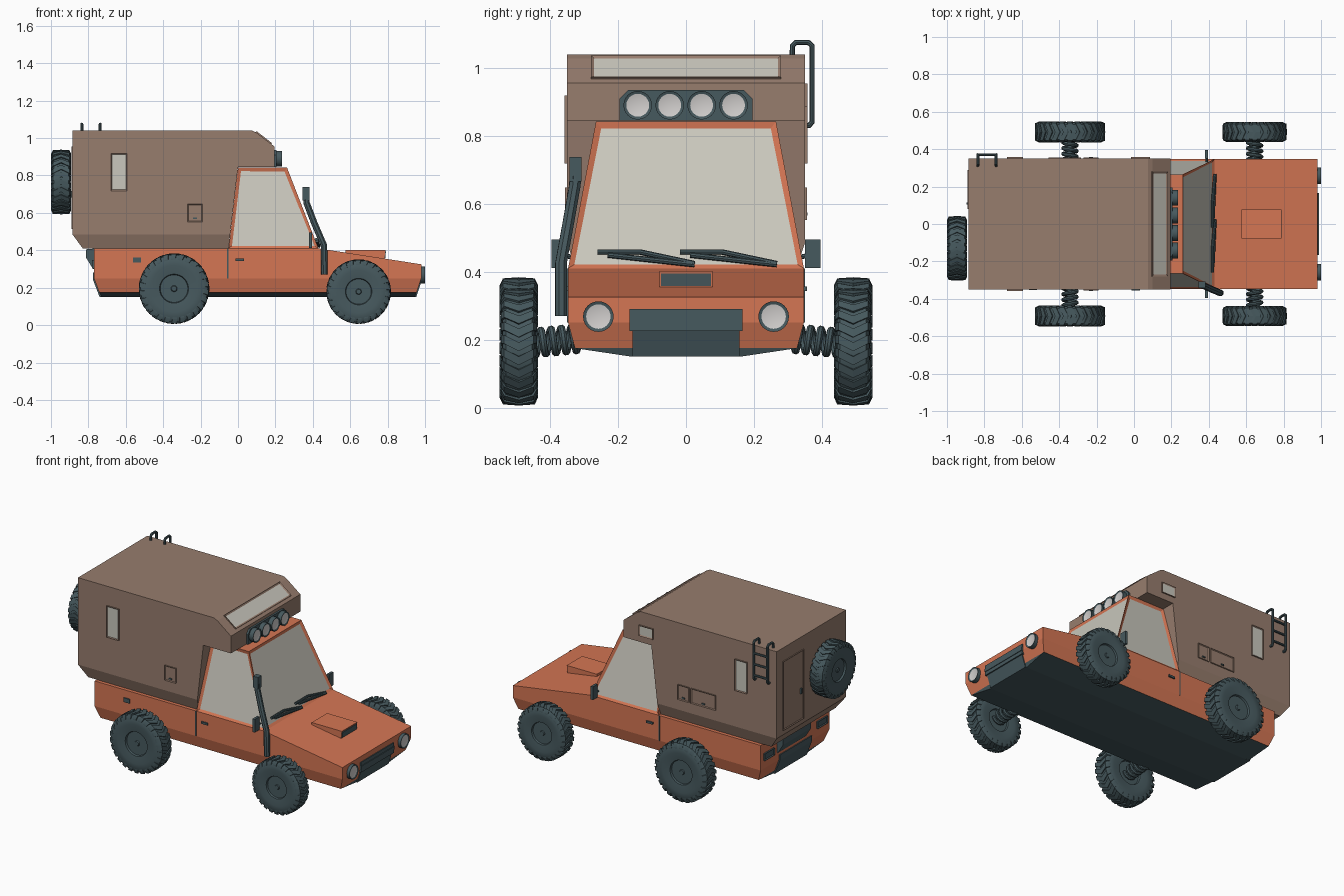
import bpy, bmesh, math
from mathutils import Vector, Matrix

if "Cube" in bpy.data.objects:
    bpy.data.objects.remove(bpy.data.objects["Cube"])


def material(name, rgb):
    m = bpy.data.materials.new(name)
    m.diffuse_color = (*rgb, 1)
    m.use_nodes = True
    m.node_tree.nodes["Principled BSDF"].inputs["Base Color"].default_value = m.diffuse_color
    return m


ORANGE = material("orange paint", (0.66, 0.18, 0.088))
BROWN = material("brown camper", (0.31, 0.205, 0.155))
DARK = material("dark slate", (0.062, 0.1, 0.112))
GLASS = material("pale glass", (0.59, 0.575, 0.51))
LAMP = material("lamp lens", (0.64, 0.62, 0.61))


def finish(name, bm, *mats, smooth=False, normals=True):
    if normals:
        bmesh.ops.recalc_face_normals(bm, faces=bm.faces[:])
    me = bpy.data.meshes.new(name)
    bm.to_mesh(me)
    bm.free()
    for m in mats:
        me.materials.append(m)
    ob = bpy.data.objects.new(name, me)
    bpy.context.collection.objects.link(ob)
    if smooth:
        bpy.ops.object.select_all(action='DESELECT')
        ob.select_set(True)
        bpy.context.view_layer.objects.active = ob
        bpy.ops.object.shade_smooth_by_angle(angle=math.radians(35))
    return ob


def inset(bm, faces, thick, depth):
    """Inset each face on its own and give the inner part the second material."""
    for f in faces:
        bmesh.ops.inset_region(bm, faces=[f], thickness=thick, depth=depth)
        f.material_index = 1


def prism(name, pts, a, b, mat, axis='y'):
    """Profile in (x,z) pulled along y, or in (y,z) pulled along x."""
    bm = bmesh.new()
    ends = [[bm.verts.new((p, t, q) if axis == 'y' else (t, p, q)) for p, q in pts] for t in (a, b)]
    bm.faces.new(ends[0])
    bm.faces.new(ends[1])
    n = len(pts)
    for i in range(n):
        j = (i + 1) % n
        bm.faces.new((ends[0][i], ends[0][j], ends[1][j], ends[1][i]))
    return finish(name, bm, mat)


def frustum_mesh(low, high):
    """Block between two rectangles, each given as (x0, x1, half width, z)."""
    bm = bmesh.new()
    r = [[bm.verts.new(c) for c in ((x0, -w, z), (x1, -w, z), (x1, w, z), (x0, w, z))]
         for x0, x1, w, z in (low, high)]
    bm.faces.new(r[0])
    bm.faces.new(r[1])
    for i in range(4):
        j = (i + 1) % 4
        bm.faces.new((r[0][i], r[0][j], r[1][j], r[1][i]))
    bmesh.ops.recalc_face_normals(bm, faces=bm.faces[:])
    return bm


def panel(name, loc, size, normal, *mats, border=0):
    """Plate on a wall: size is (across, up, thick); border insets the outer face."""
    bm = bmesh.new()
    bmesh.ops.create_cube(bm, size=1, matrix=Matrix.Diagonal((*size, 1)))
    bm.normal_update()
    if border:
        inset(bm, [f for f in bm.faces if f.normal.z > 0.9], border, -size[2] * 0.4)
    rot = Vector(normal).to_track_quat('Z', 'Y').to_matrix().to_4x4()
    bmesh.ops.transform(bm, matrix=Matrix.Translation(loc) @ rot, verts=bm.verts[:])
    return finish(name, bm, *mats)


def tube(name, paths, radius, mat):
    cu = bpy.data.curves.new(name, 'CURVE')
    cu.dimensions, cu.bevel_depth, cu.bevel_resolution, cu.use_fill_caps = '3D', radius, 2, True
    for path in paths:
        sp = cu.splines.new('POLY')
        sp.points.add(len(path) - 1)
        for p, co in zip(sp.points, path):
            p.co = (*co, 1)
    tmp = bpy.data.objects.new(name, cu)
    bpy.context.collection.objects.link(tmp)
    dg = bpy.context.evaluated_depsgraph_get()
    me = bpy.data.meshes.new_from_object(tmp.evaluated_get(dg))
    bpy.data.objects.remove(tmp)
    bm = bmesh.new()
    bm.from_mesh(me)
    for f in bm.faces:
        f.material_index = 0
    return finish(name, bm, mat, smooth=True)


def lamp(name, x0, x1, y, z, r):
    bm = bmesh.new()
    mat = Matrix.Translation(((x0 + x1) / 2, y, z)) @ Matrix.Rotation(math.pi / 2, 4, 'Y')
    bmesh.ops.create_cone(bm, cap_ends=True, segments=24, radius1=r, radius2=r, depth=x1 - x0, matrix=mat)
    bm.normal_update()
    inset(bm, [f for f in bm.faces if f.normal.x > 0.9], r * 0.2, -0.004)
    finish(name, bm, DARK, LAMP, smooth=True)


def wheel(name, loc, R, W, turn=0.0):
    """Lathed tyre with a recessed rim, plus a ring of chevron lugs."""
    h, n = W / 2, 40
    half = [(0.07, 0.72), (0.09, 0.62), (0.39, 0.62), (0.41, 0.82), (0.66, 0.94), (0.88, 0.9), (0.955, 0.72)]
    prof = [(0, 0.72)] + half + [(r, -y) for r, y in reversed(half)] + [(0, -0.72)]
    bm = bmesh.new()
    vs = [bm.verts.new((r * R, y * h, 0)) for r, y in prof]
    es = [bm.edges.new(p) for p in zip(vs, vs[1:])]
    bmesh.ops.spin(bm, geom=vs + es, cent=(0, 0, 0), axis=(0, 1, 0), angle=2 * math.pi, steps=n, use_duplicate=False)
    bmesh.ops.remove_doubles(bm, verts=bm.verts[:], dist=1e-5)
    lugs = 26
    for k in range(lugs):
        for s in (-1, 1):
            a0 = 2 * math.pi * k / lugs
            rings = []
            for da, ro, ri, y in ((0, 1, 0.93, 0), (0.13, 0.985, 0.92, 0.82), (0.15, 0.87, 0.82, 1)):
                rings.append([bm.verts.new((r * R * math.cos(a0 + da + t), s * y * h, r * R * math.sin(a0 + da + t)))
                              for r, t in ((ro, -0.075), (ro, 0.075), (ri, 0.075), (ri, -0.075))])
            for p, q in zip(rings, rings[1:]):
                for i in range(4):
                    j = (i + 1) % 4
                    bm.faces.new((p[i], p[j], q[j], q[i]))
            bm.faces.new(rings[0])
            bm.faces.new(rings[-1])
    bmesh.ops.transform(bm, matrix=Matrix.Translation(loc) @ Matrix.Rotation(turn, 4, 'Z'), verts=bm.verts[:])
    finish(name, bm, DARK, smooth=True)


# Body shell, lower skirt and underside
prism("body", [(-0.77, 0.25), (-0.77, 0.41), (0.43, 0.41), (0.98, 0.325), (0.98, 0.25)], -0.347, 0.347, ORANGE)
finish("body_skirt", frustum_mesh((-0.742, 0.955, 0.327, 0.175), (-0.77, 0.98, 0.347, 0.25)), ORANGE)
finish("underside", frustum_mesh((-0.73, 0.945, 0.16, 0.15), (-0.742, 0.955, 0.327, 0.175)), DARK)

# Cab with inset windows on the front and both sides
cab = frustum_mesh((-0.05, 0.43, 0.347, 0.41), (0.0, 0.262, 0.265, 0.842))
inset(cab, [f for f in cab.faces if abs(f.normal.z) < 0.8 and f.normal.x > -0.5], 0.024, -0.008)
finish("cab", cab, ORANGE, GLASS)

# Camper box with overhang and tapered skirt
prism("camper", [(-0.885, 0.485), (-0.885, 1.04), (0.075, 1.04), (0.1, 1.028), (0.195, 0.955),
                 (0.195, 0.845), (0.0, 0.845), (-0.042, 0.485)], -0.35, 0.35, BROWN)
finish("camper_skirt", frustum_mesh((-0.83, -0.05, 0.325, 0.41), (-0.885, -0.042, 0.35, 0.485)), BROWN)
panel("roof_window", (0.137, 0, 1.0), (0.56, 0.105, 0.012), (0.61, 0, 0.79), BROWN, GLASS, border=0.014)
for s, side in ((-1, "right"), (1, "left")):
    panel(side + "_window", (-0.636, s * 0.352, 0.818), (0.085, 0.2, 0.012), (0, s, 0), BROWN, GLASS, border=0.008)
    panel(side + "_hatch", (-0.23, s * 0.351, 0.6), (0.08, 0.095, 0.01), (0, s, 0), BROWN, BROWN, border=0.007)
    panel(side + "_hatch_latch", (-0.23, s * 0.354, 0.57), (0.02, 0.008, 0.008), (0, s, 0), DARK)
panel("left_large_hatch", (-0.37, 0.351, 0.6), (0.175, 0.095, 0.01), (0, 1, 0), BROWN, BROWN, border=0.007)
panel("left_large_latch", (-0.37, 0.354, 0.57), (0.02, 0.008, 0.008), (0, 1, 0), DARK)
panel("bunk_window", (0.035, 0.352, 0.92), (0.1, 0.068, 0.012), (0, 1, 0), BROWN, GLASS, border=0.01)
panel("rear_door", (-0.886, 0.185, 0.735), (0.21, 0.44, 0.01), (-1, 0, 0), BROWN, BROWN, border=0.008)
panel("rear_door_handle", (-0.891, 0.11, 0.7), (0.012, 0.035, 0.01), (-1, 0, 0), DARK)

# Wheels, springs and spare
for s, side in ((-1, "right"), (1, "left")):
    for end, x, R, W in (("front", 0.645, 0.173, 0.106), ("rear", -0.342, 0.189, 0.114)):
        wheel(f"{end}_{side}_wheel", (x, s * 0.492, R + 0.006), R, W)
        turns, steps = 5, 70
        coil = [(x + 0.036 * math.cos(2 * math.pi * turns * i / steps), s * (0.3 + 0.15 * i / steps),
                 0.205 - 0.015 * i / steps + 0.036 * math.sin(2 * math.pi * turns * i / steps))
                for i in range(steps + 1)]
        tube(f"{end}_{side}_spring", [coil], 0.011, DARK)
wheel("spare_wheel", (-0.946, -0.13, 0.765), 0.173, 0.108, math.pi / 2)

# Front bumper, headlights and hood scoop
prism("front_bumper", [(-0.167, 0.29), (-0.167, 0.225), (0.167, 0.225), (0.167, 0.29)], 0.93, 0.985, DARK, 'x')
panel("bumper_lip", (0.984, 0, 0.257), (0.334, 0.02, 0.01), (1, 0, 0), DARK)
prism("front_skid", [(0.93, 0.245), (0.984, 0.245), (0.953, 0.15), (0.92, 0.15)], -0.157, 0.157, DARK)
for s, side in ((-1, "right"), (1, "left")):
    lamp(side + "_headlight", 0.96, 1.0, s * 0.258, 0.268, 0.045)
prism("hood_scoop", [(0.575, 0.37), (0.575, 0.402), (0.788, 0.402), (0.782, 0.35)], -0.078, 0.078, ORANGE)
panel("scoop_intake", (0.785, 0, 0.377), (0.146, 0.036, 0.008), (1, 0, -0.1), DARK)

# Roof light bar
prism("light_bar", [(-0.195, 0.845), (-0.195, 0.91), (-0.17, 0.935), (0.17, 0.935), (0.195, 0.91), (0.195, 0.845)],
      0.19, 0.207, DARK, 'x')
for i in range(4):
    lamp(f"roof_lamp_{i + 1}", 0.2, 0.236, -0.142 + 0.094 * i, 0.89, 0.042)

# Snorkel pipe with a wider head
tube("snorkel", [[(0.365, -0.325, 0.7), (0.366, -0.327, 0.655), (0.41, -0.347, 0.54), (0.46, -0.368, 0.425),
                  (0.462, -0.368, 0.27)]], 0.018, DARK)
prism("snorkel_head", [(0.346, 0.665), (0.346, 0.738), (0.382, 0.738), (0.382, 0.665)], -0.343, -0.307, DARK)

# Mirrors, handles and door gaps
for s, side in ((-1, "right"), (1, "left")):
    panel(side + "_mirror", (0.388, s * 0.373, 0.453), (0.046, 0.084, 0.016), (1, 0, 0), DARK)
    tube(side + "_mirror_arm", [[(0.388, s * 0.32, 0.44), (0.388, s * 0.37, 0.45)]], 0.007, DARK)
    panel(side + "_door_handle", (0.01, s * 0.35, 0.35), (0.045, 0.013, 0.012), (0, s, 0), DARK)
    panel(side + "_door_gap", (-0.055, s * 0.347, 0.33), (0.008, 0.16, 0.006), (0, s, 0), DARK)
panel("fuel_cap", (-0.54, -0.349, 0.348), (0.044, 0.027, 0.01), (0, -1, 0), DARK)


# Wipers lying on the windscreen
def on_screen(y, z):
    return (0.43 - (z - 0.41) * 0.389 + 0.008, y, z)


for k, y in enumerate((-0.26, -0.018)):
    tube(f"wiper_{k + 1}", [[on_screen(y, 0.458), on_screen(y + 0.125, 0.458), on_screen(y + 0.285, 0.424)],
                            [on_screen(y + 0.03, 0.449), on_screen(y + 0.285, 0.421)]], 0.008, DARK)

# Ladder hooked over the roof edge
rail = [(0.313, 1.03), (0.313, 1.065), (0.323, 1.075), (0.36, 1.075), (0.371, 1.065), (0.371, 0.84), (0.362, 0.83),
        (0.345, 0.83)]
tube("ladder_rails", [[(x, y, z) for y, z in rail] for x in (-0.835, -0.737)], 0.008, DARK)
tube("ladder_rungs", [[(-0.835, 0.371, z), (-0.737, 0.371, z)] for z in (0.86, 0.93, 1.0)], 0.007, DARK)

# Rear step, lower plate and tail lights
prism("rear_step", [(-0.76, 0.41), (-0.812, 0.405), (-0.812, 0.36), (-0.775, 0.3), (-0.76, 0.3)], -0.1, 0.18, DARK)
prism("rear_bumper", [(-0.7, 0.28), (-0.776, 0.28), (-0.776, 0.245), (-0.74, 0.15), (-0.7, 0.15)],
      -0.162, 0.162, DARK)
for s, side in ((-1, "right"), (1, "left")):
    panel(side + "_tail_light", (-0.773, s * 0.268, 0.325), (0.1, 0.045, 0.014), (-1, 0, 0), DARK, DARK, border=0.008)
